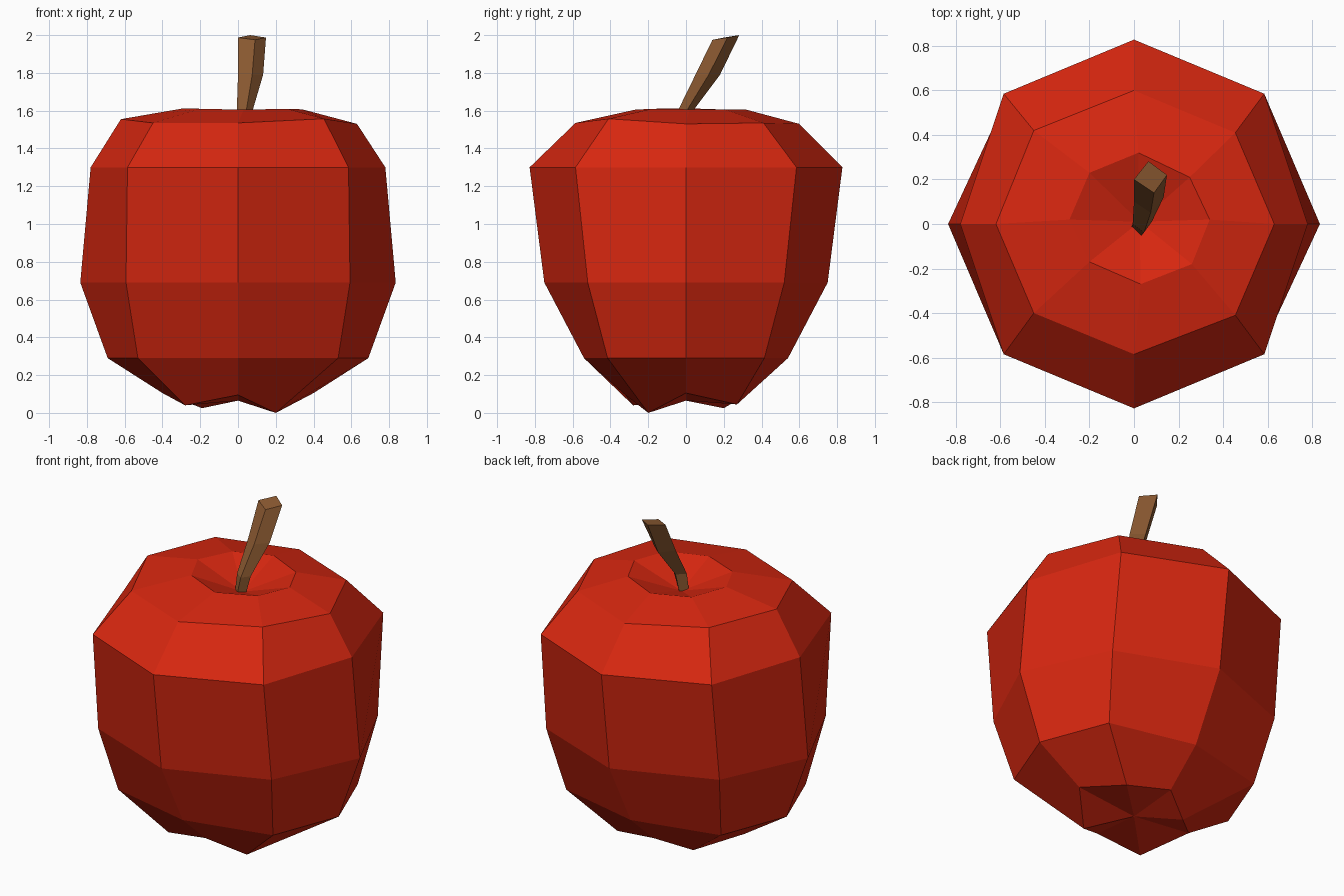
import bpy, bmesh


def material(name, rgb):
    m = bpy.data.materials.new(name)
    m.diffuse_color = (*rgb, 1)
    return m


def loft(name, rings, mat, start=None, end=None):
    """Bridge rings (bottom to top), closing the ends with a fan or a flat cap."""
    bm = bmesh.new()
    vs = [[bm.verts.new(p) for p in r] for r in rings]
    n = len(vs[0])
    for a, b in zip(vs, vs[1:]):
        for i in range(n):
            j = (i + 1) % n
            bm.faces.new((a[i], a[j], b[j], b[i]))
    for ring, tip in ((vs[0], start), (vs[-1], end)):
        if tip is None:
            bm.faces.new(ring)
        else:
            t = bm.verts.new(tip)
            for i in range(n):
                bm.faces.new((ring[i], ring[(i + 1) % n], t))
    bmesh.ops.recalc_face_normals(bm, faces=bm.faces)
    me = bpy.data.meshes.new(name)
    bm.to_mesh(me)
    bm.free()
    me.materials.append(mat)
    ob = bpy.data.objects.new(name, me)
    bpy.context.collection.objects.link(ob)
    return ob


def oct_ring(x, y, dx, dy, z):
    """Symmetric eight-point ring, starting at +x."""
    return [(x, 0, z), (dx, dy, z), (0, y, z), (-dx, dy, z),
            (-x, 0, z), (-dx, -dy, z), (0, -y, z), (dx, -dy, z)]


red = material("apple red", (0.68, 0.02, 0.005))
brown = material("stem brown", (0.27, 0.105, 0.032))

# Fruit: uneven lobes at the base, octagonal body, dimpled top
lobes = [(0.40, 0, 0.105), (0.28, 0.27, 0.045), (0, 0.32, 0.095), (-0.19, 0.20, 0.025),
         (-0.40, 0, 0.105), (-0.28, -0.28, 0.04), (0, -0.32, 0.095), (0.20, -0.20, 0.0)]
shoulder = [(0.63, 0, 1.53), (0.455, 0.41, 1.535), (0, 0.60, 1.53), (-0.45, 0.42, 1.555),
            (-0.62, 0, 1.555), (-0.45, -0.40, 1.535), (0, -0.585, 1.535), (0.455, -0.41, 1.557)]
rim = [(0.34, 0.02, 1.607), (0.25, 0.21, 1.605), (0.02, 0.32, 1.605), (-0.20, 0.23, 1.605),
       (-0.29, 0.02, 1.612), (-0.20, -0.17, 1.61), (0.03, -0.27, 1.605), (0.26, -0.18, 1.61)]
loft("apple_body",
     [lobes,
      oct_ring(0.69, 0.54, 0.53, 0.415, 0.29),
      oct_ring(0.835, 0.75, 0.593, 0.52, 0.69),
      oct_ring(0.78, 0.828, 0.585, 0.585, 1.30),
      shoulder, rim],
     red, start=(0, 0, 0.065), end=(0.025, 0.01, 1.50))

# Stem: bent four-sided twig leaning back
loft("stem",
     [[(0.03, -0.055, 1.50), (0.06, -0.01, 1.50), (0.025, 0.03, 1.50), (-0.012, -0.012, 1.50)],
      [(0.045, -0.038, 1.61), (0.08, 0.01, 1.61), (0.04, 0.045, 1.61), (-0.006, 0.0, 1.61)],
      [(0.075, 0.05, 1.79), (0.133, 0.12, 1.79), (0.065, 0.18, 1.79), (0.0, 0.10, 1.79)],
      [(0.09, 0.14, 1.975), (0.148, 0.22, 1.987), (0.065, 0.282, 2.0), (0.0, 0.20, 1.987)]],
     brown)
